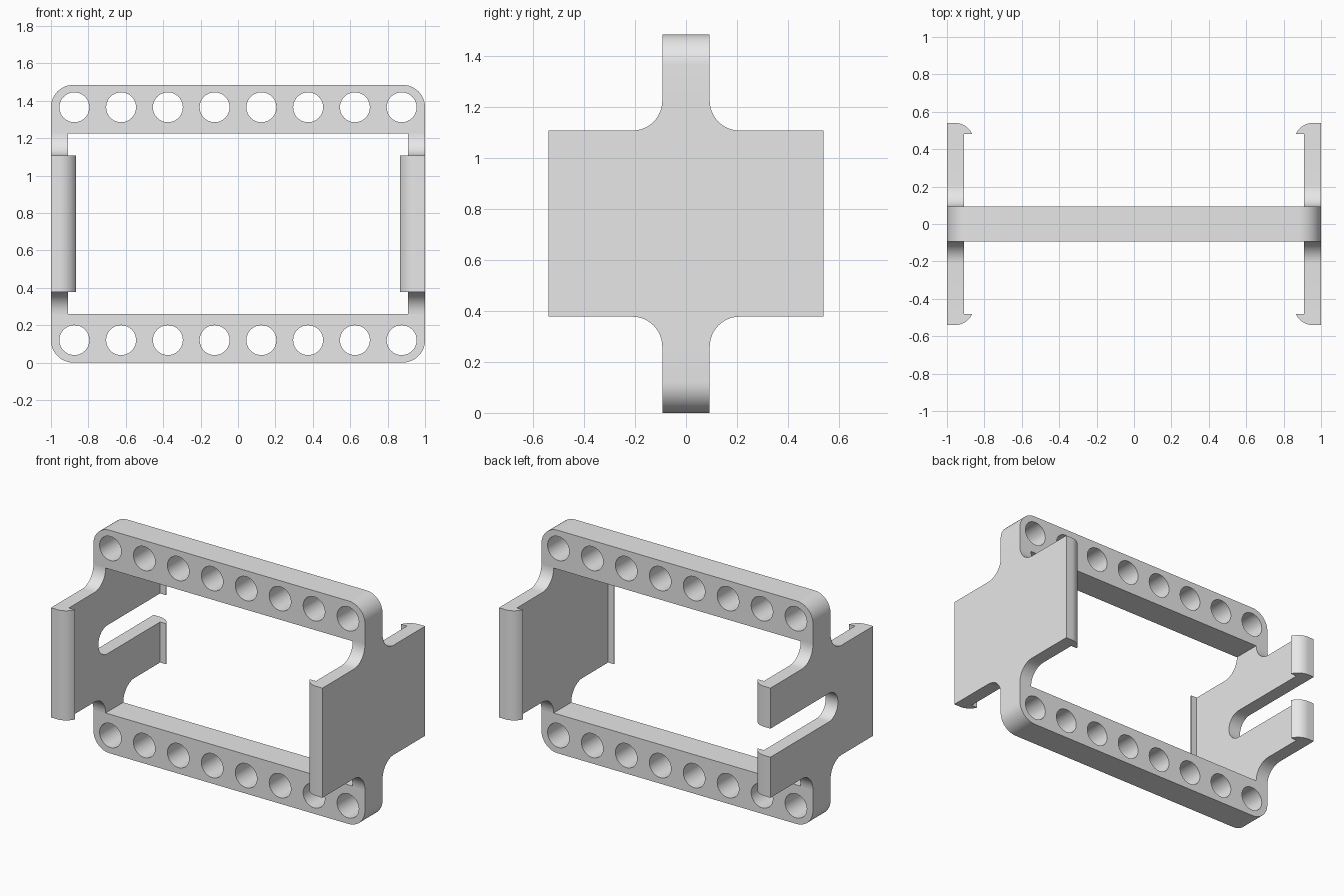
import bpy
from math import pi, sin, cos, asin
from mathutils import Matrix

if "Cube" in bpy.data.objects:
    bpy.data.objects.remove(bpy.data.objects["Cube"])

grey = bpy.data.materials.new("light grey")
grey.use_nodes = True
grey.diffuse_color = (0.8, 0.8, 0.8, 1)
grey.node_tree.nodes["Principled BSDF"].inputs["Base Color"].default_value = (0.8, 0.8, 0.8, 1)

# Main sizes
HEIGHT, RAIL, DEPTH, WALL = 1.485, 0.26, 0.186, 0.09
MID = HEIGHT / 2
PLATE, REACH, LIP = 0.365, 0.54, 0.06      # plate half height, half depth, lip depth
FILLET = MID - RAIL - PLATE
SLOT_R, SLOT_Y = 0.095, -0.075

# Maps a flat profile (u, v, extrusion) onto the named world plane
PLANES = {
    "xz": Matrix(((1, 0, 0, 0), (0, 0, -1, 0), (0, 1, 0, 0), (0, 0, 0, 1))),
    "yz": Matrix(((0, 0, 1, 0), (1, 0, 0, 0), (0, 1, 0, 0), (0, 0, 0, 1))),
    "xy": Matrix.Identity(4),
}


def arc(cu, cv, r, start, end, steps=12):
    """Points along an arc, angles in half turns."""
    angles = [pi * (start + (end - start) * i / steps) for i in range(steps + 1)]
    return [(cu + r * cos(a), cv + r * sin(a)) for a in angles]


def slab(name, loops, plane, thickness, offset=(0, 0, 0)):
    """Extrude a filled outline; further loops become holes."""
    curve = bpy.data.curves.new(name, "CURVE")
    curve.dimensions = "2D"
    curve.fill_mode = "BOTH"
    curve.extrude = thickness / 2
    for loop in loops:
        spline = curve.splines.new("POLY")
        spline.points.add(len(loop) - 1)
        for point, (u, v) in zip(spline.points, loop):
            point.co = (u, v, 0, 1)
        spline.use_cyclic_u = True
    helper = bpy.data.objects.new(name + " outline", curve)
    bpy.context.collection.objects.link(helper)
    bpy.context.view_layer.update()
    graph = bpy.context.evaluated_depsgraph_get()
    mesh = bpy.data.meshes.new_from_object(helper.evaluated_get(graph))
    bpy.data.objects.remove(helper)
    mesh.name = name
    mesh.transform(Matrix.Translation(offset) @ PLANES[plane])
    mesh.materials.clear()
    mesh.materials.append(grey)
    obj = bpy.data.objects.new(name, mesh)
    bpy.context.collection.objects.link(obj)

    # Weld the caps to the sides and make normals consistent
    bpy.ops.object.select_all(action="DESELECT")
    bpy.context.view_layer.objects.active = obj
    obj.select_set(True)
    bpy.ops.object.mode_set(mode="EDIT")
    bpy.ops.mesh.select_all(action="SELECT")
    bpy.ops.mesh.remove_doubles(threshold=0.0001)
    bpy.ops.mesh.normals_make_consistent(inside=False)
    bpy.ops.object.mode_set(mode="OBJECT")
    bpy.ops.object.shade_smooth_by_angle(angle=pi / 6)
    return obj


# Rails with rounded outer corners and a row of eight holes
R = 0.12
rail = [(1, RAIL), (-1, RAIL)] + arc(R - 1, R, R, 1, 1.5) + arc(1 - R, R, R, 1.5, 2)
holes = [arc(-0.875 + 0.25 * i, 0.12, 0.08, 0, 2, 40)[:-1] for i in range(8)]
for name, flip in (("bottom_rail", False), ("top_rail", True)):
    loops = [[(u, HEIGHT - v if flip else v) for u, v in loop] for loop in [rail] + holes]
    slab(name, loops, "xz", DEPTH)

# Side plates: narrow necks flaring through fillets into wide wings
END = REACH - LIP
TOP, LOW = MID + PLATE, MID - PLATE
neck = DEPTH / 2 + FILLET
slot = [(END, MID - SLOT_R)] + arc(SLOT_Y, MID, SLOT_R, 1.5, 0.5, 24) + [(END, MID + SLOT_R)]
upper = arc(neck, TOP + FILLET, FILLET, 1, 1.5)
quarter = upper + [(END, TOP)]


def mirrored(points, su, sv):
    return [(su * u, MID + sv * (v - MID)) for u, v in points]


for name, side, slotted in (("left_plate", 1, False), ("right_plate", -1, True)):
    outline = quarter[::-1] + mirrored(quarter, -1, 1)
    outline += mirrored(quarter[::-1], -1, -1) + mirrored(quarter, 1, -1)
    outline += slot if slotted else []
    slab(name, [outline], "yz", WALL, (side * (1 - WALL / 2), 0, 0))

# Rounded snap lips on the wing ends
HOOK_R, HOOK_W = 0.0975, 0.09
sweep = 0.5 - asin(HOOK_W / HOOK_R) / pi
hook = [(-1, END), (-0.865, END)]
hook += arc(-0.865 - HOOK_W, REACH - HOOK_R, HOOK_R, sweep, 0.5)[1:] + [(-1, REACH)]


def lip(name, sx, sy, low, high):
    slab(name, [[(-sx * u, sy * v) for u, v in hook]], "xy", high - low, (0, 0, (low + high) / 2))


lip("left_front_lip", 1, -1, LOW, TOP)
lip("left_back_lip", 1, 1, LOW, TOP)
lip("right_front_lip", -1, -1, LOW, TOP)
lip("right_back_lower_lip", -1, 1, LOW, MID - SLOT_R)
lip("right_back_upper_lip", -1, 1, MID + SLOT_R, TOP)
